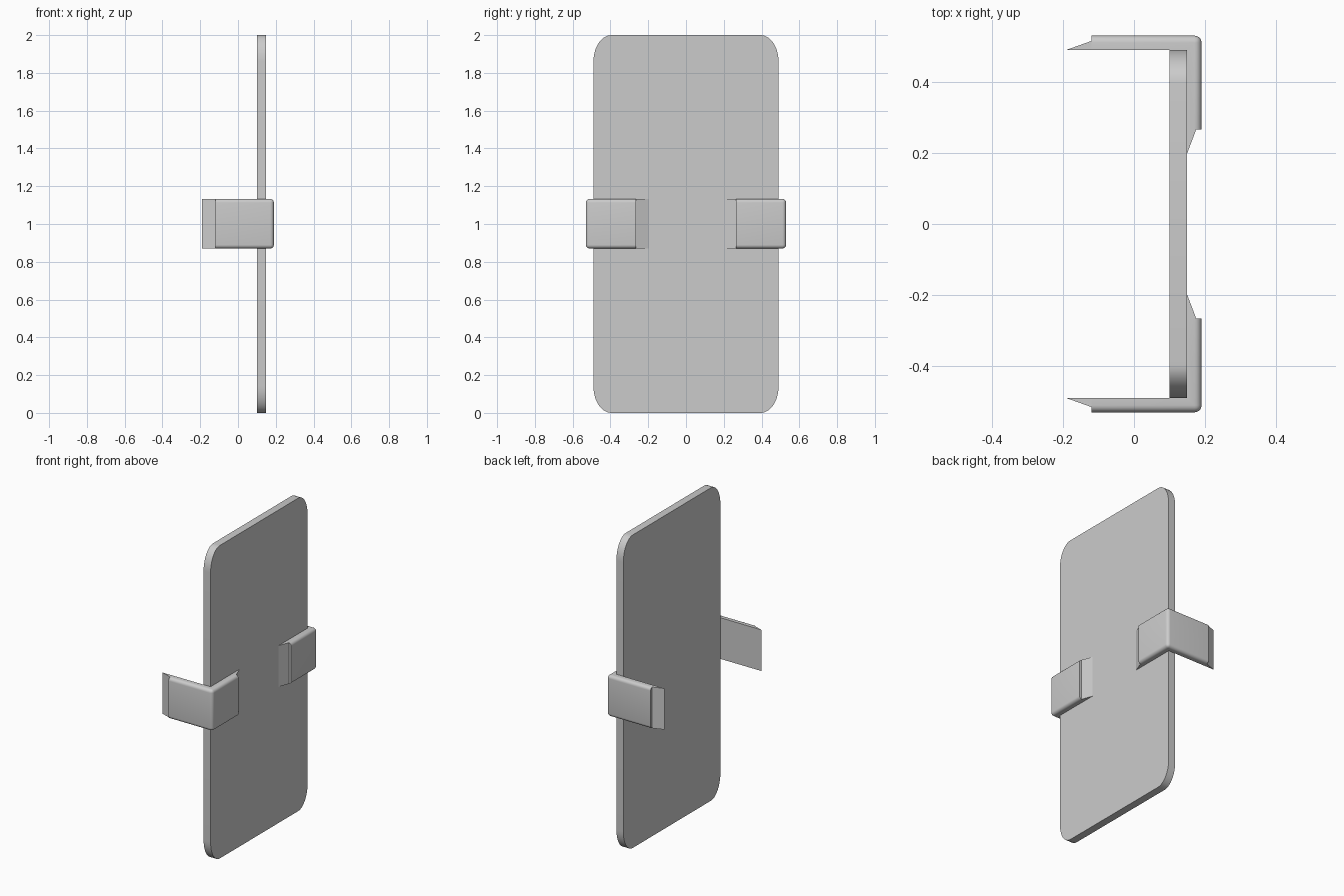
import bpy
import bmesh
import math
from mathutils import Vector

cube = bpy.data.objects.get("Cube")
if cube:
    bpy.data.objects.remove(cube, do_unlink=True)

grey = bpy.data.materials.new("light grey")
grey.use_nodes = True
colour = (0.6, 0.6, 0.6, 1)
grey.diffuse_color = colour
grey.node_tree.nodes["Principled BSDF"].inputs["Base Color"].default_value = colour

Z_LOW, Z_HIGH = 0.87, 1.133


def prism(name, points, offset, round_edge=None, radius=0.02):
    """Extrude a closed outline along offset and round the chosen edges."""
    bm = bmesh.new()
    face = bm.faces.new([bm.verts.new(p) for p in points])
    grown = bmesh.ops.extrude_face_region(bm, geom=[face], use_keep_orig=True)
    moved = [g for g in grown["geom"] if isinstance(g, bmesh.types.BMVert)]
    bmesh.ops.translate(bm, verts=moved, vec=Vector(offset))
    bmesh.ops.recalc_face_normals(bm, faces=bm.faces)
    if round_edge:
        edges = [e for e in bm.edges if round_edge(e)]
        bmesh.ops.bevel(bm, geom=edges, offset=radius, segments=5,
                        profile=0.5, affect='EDGES', clamp_overlap=True)
    mesh = bpy.data.meshes.new(name)
    bm.to_mesh(mesh)
    bm.free()
    mesh.materials.append(grey)
    obj = bpy.data.objects.new(name, mesh)
    bpy.context.collection.objects.link(obj)
    bpy.ops.object.select_all(action='DESELECT')
    obj.select_set(True)
    bpy.context.view_layer.objects.active = obj
    bpy.ops.object.shade_smooth_by_angle(angle=math.radians(30))
    return obj


# Upright panel with elliptical corners
outline = []
ry, rz, steps = 0.095, 0.14, 10
for quarter, (sy, sz) in enumerate([(1, 1), (-1, 1), (-1, -1), (1, -1)]):
    for i in range(steps + 1):
        a = (quarter + i / steps) * math.pi / 2
        outline.append((0.1, sy * (0.49 - ry) + ry * math.cos(a),
                        1 + sz * (1 - rz) + rz * math.sin(a)))
prism("panel", outline, (0.049, 0, 0))

# Clips wrapping both side edges, each with two tapered lips
for side, s in (("left_side", 1), ("right_side", -1)):
    def flat(points):
        return [(x, s * y, Z_LOW) for x, y in points]

    def is_outer(edge):
        # both ends lie on the same outer wall of the clip
        a, b = (v.co for v in edge.verts)
        on_x = min(a.x, b.x) > 0.189
        on_y = min(abs(a.y), abs(b.y)) > 0.529
        upright = abs(a.z - b.z) > 0.1
        return (on_x and on_y) if upright else (on_x or on_y)

    up = (0, 0, Z_HIGH - Z_LOW)
    prism("clip_" + side, flat([(-0.12, 0.49), (-0.12, 0.53), (0.19, 0.53),
                                (0.19, 0.266), (0.149, 0.266), (0.149, 0.49)]),
          up, is_outer)
    prism("front_lip_" + side,
          flat([(-0.12, 0.49), (-0.12, 0.515), (-0.19, 0.49)]), up)
    prism("panel_lip_" + side,
          flat([(0.149, 0.266), (0.175, 0.266), (0.149, 0.197)]), up)
